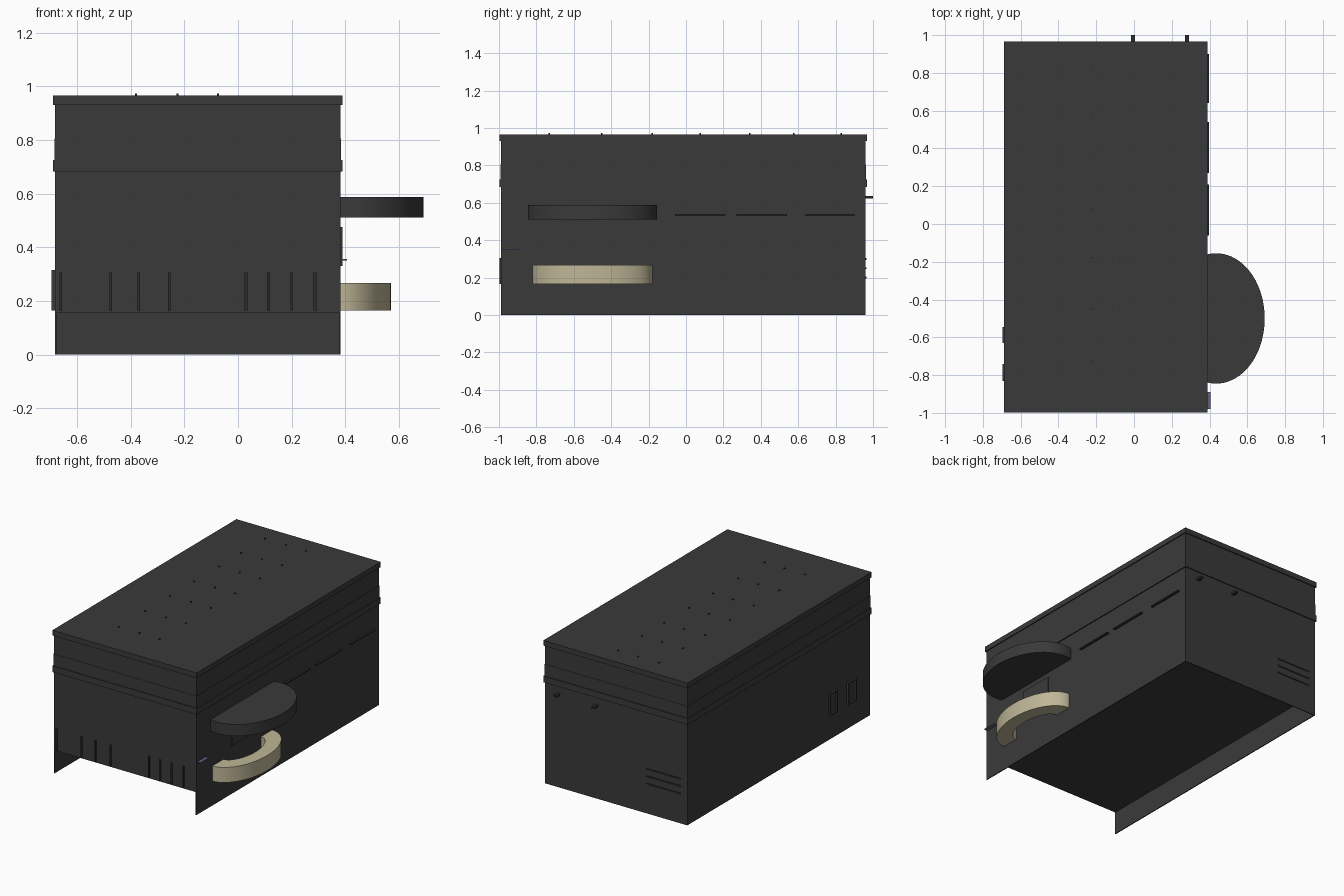
import bpy, bmesh, math

if "Cube" in bpy.data.objects:
    bpy.data.objects.remove(bpy.data.objects["Cube"])


def material(name, rgb):
    m = bpy.data.materials.new(name)
    m.diffuse_color = (*rgb, 1)
    m.use_nodes = True
    m.node_tree.nodes["Principled BSDF"].inputs["Base Color"].default_value = m.diffuse_color
    return m


dark = material("charcoal", (0.042, 0.042, 0.042))
black = material("black", (0.025, 0.025, 0.025))
cream = material("cream", (0.52, 0.47, 0.31))
violet = material("violet", (0.12, 0.11, 0.2))


def finish(name, bm, mat):
    bmesh.ops.recalc_face_normals(bm, faces=bm.faces)
    me = bpy.data.meshes.new(name)
    bm.to_mesh(me)
    bm.free()
    ob = bpy.data.objects.new(name, me)
    bpy.context.collection.objects.link(ob)
    me.materials.append(mat)
    return ob


def box(name, x, y, z, mat=dark):
    bm = bmesh.new()
    bmesh.ops.create_cube(bm, size=1)
    for v in bm.verts:
        v.co = [(r[0] + r[1]) / 2 + c * (r[1] - r[0]) for c, r in zip(v.co, (x, y, z))]
    return finish(name, bm, mat)


def prism(name, pts, z0, z1, mat):
    bm = bmesh.new()
    face = bm.faces.new([bm.verts.new((x, y, z0)) for x, y in pts])
    ext = bmesh.ops.extrude_face_region(bm, geom=[face])["geom"]
    for v in ext:
        if isinstance(v, bmesh.types.BMVert):
            v.co.z = z1
    ob = finish(name, bm, mat)
    bpy.context.view_layer.objects.active = ob
    ob.select_set(True)
    bpy.ops.object.shade_smooth_by_angle(angle=math.radians(30))
    ob.select_set(False)
    return ob


def arc(cx, cy, rx, ry, limit, n=40):
    return [(cx + rx * math.cos(a), cy + ry * math.sin(a))
            for a in (-limit + 2 * limit * i / n for i in range(n + 1))]


X0, X1, Y0, Y1 = -0.682, 0.382, -0.99, 0.96

# Cabinet body, open underneath at the front, with thin panels down to the ground
box("cabinet_body", (X0, X1), (Y0, Y1), (0.155, 0.93))
box("left_skirt", (X0, X0 + 0.006), (Y0, Y1), (0, 0.155))
box("right_skirt", (X1 - 0.006, X1), (Y0, Y1), (0, 0.155))
box("back_skirt", (X0 + 0.006, X1 - 0.006), (Y1 - 0.006, Y1), (0, 0.155))

# Lid, trim band and raised panel
for name, e, z in (("lid", 0.007, (0.93, 0.965)), ("trim_band", 0.007, (0.683, 0.725)),
                   ("upper_panel", 0.002, (0.725, 0.805))):
    box(name, (X0 - e, X1 + e), (Y0 - e, Y1 + e), z)

# Studs on the lid
for x in (-0.38, -0.225, -0.075):
    for y in (0.83, 0.575, 0.34, 0.075, -0.18, -0.45, -0.73):
        box("lid_stud", (x - 0.004, x + 0.004), (y - 0.004, y + 0.004), (0.965, 0.972), black)

# Half-round shelf and half ring on the right side
prism("round_shelf", arc(0.435, -0.5, 0.257, 0.345, math.radians(102)), 0.51, 0.588, dark)
outer = arc(0.38, -0.5, 0.19, 0.32, math.pi / 2)
inner = arc(0.38, -0.5, 0.10, 0.20, math.pi / 2)
prism("half_ring", outer + inner[::-1], 0.165, 0.267, cream)

# Right side plate, slots and small tag
box("side_plate", (X1, 0.389), (-0.62, -0.38), (0.33, 0.475))
for y in ((-0.06, 0.21), (0.27, 0.54), (0.64, 0.90)):
    box("side_slot", (X1, 0.397), y, (0.53, 0.539), black)
box("side_tag", (X1, 0.406), (-0.98, -0.89), (0.35, 0.357), violet)

# Left side frames
for y0, y1 in ((-0.63, -0.545), (-0.83, -0.74)):
    t = 0.01
    for y in ((y0, y0 + t), (y1 - t, y1)):
        box("left_frame_post", (-0.695, X0), y, (0.165, 0.315))
    for z in ((0.165, 0.175), (0.305, 0.315)):
        box("left_frame_rail", (-0.695, X0), (y0 + t, y1 - t), z)

# Vertical fins on the front
for x in (-0.66, -0.474, -0.37, -0.256, 0.03, 0.114, 0.2, 0.287):
    box("front_fin", (x - 0.005, x + 0.005), (-0.997, Y0), (0.165, 0.305), black)

# Pegs and vents on the back
for x in (-0.005, 0.28):
    box("back_peg", (x - 0.011, x + 0.011), (Y1, 1.0), (0.622, 0.636), black)
for z in (0.2, 0.25, 0.3):
    box("back_vent", (-0.63, -0.376), (Y1, 0.965), (z - 0.005, z + 0.005), black)
